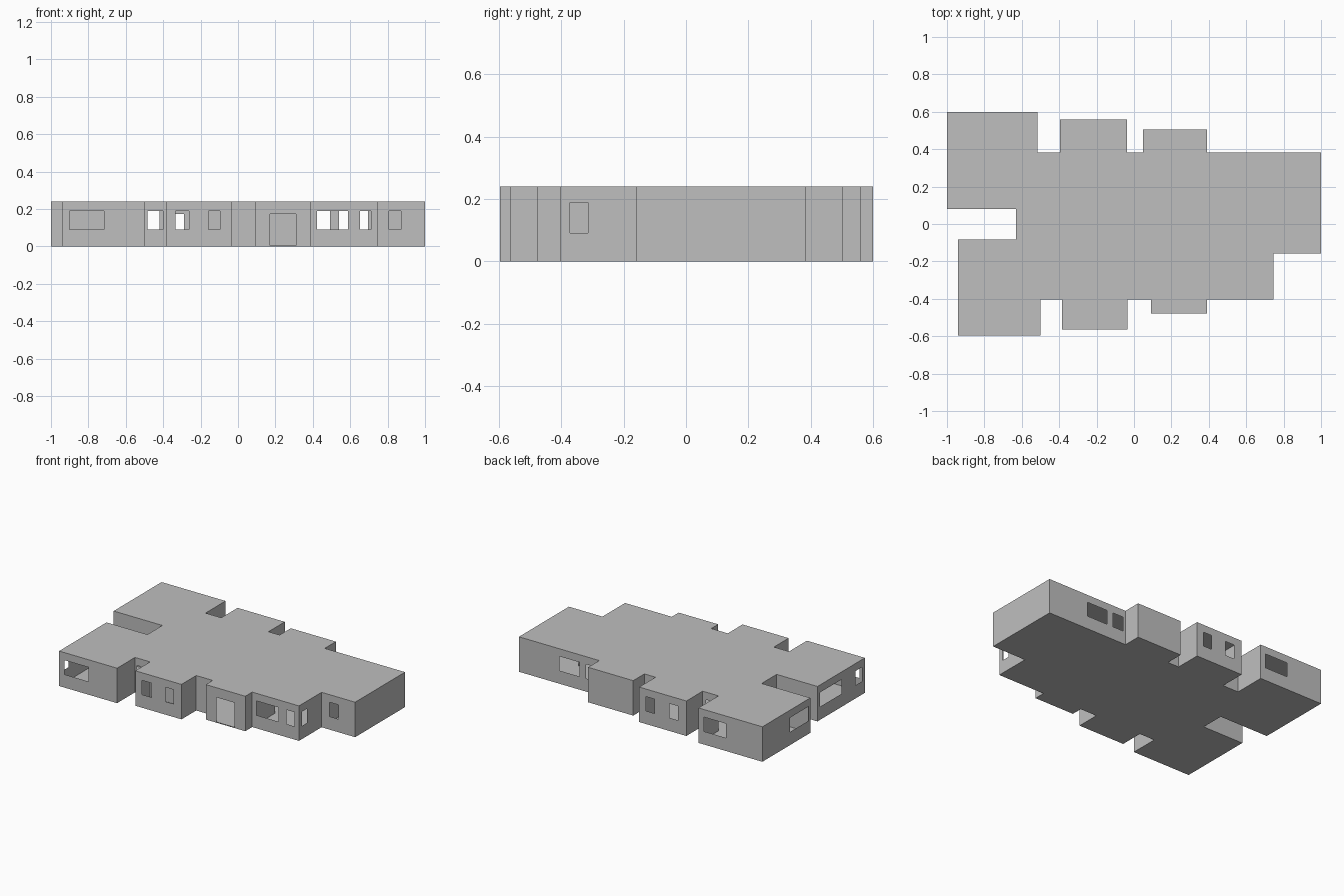
import bpy
import bmesh

cube = bpy.data.objects.get("Cube")
if cube:
    bpy.data.objects.remove(cube, do_unlink=True)

HEIGHT = 0.24
SILL, HEAD = 0.09, 0.188
DOOR_FOOT, DOOR_HEAD = 0.005, 0.174

plaster = bpy.data.materials.new("light_grey_plaster")
plaster.use_nodes = True
GREY = (0.52, 0.52, 0.52, 1)
plaster.diffuse_color = GREY
plaster.node_tree.nodes["Principled BSDF"].inputs["Base Color"].default_value = GREY

# Footprint corners, counterclockwise
FRONT, BACK = -0.403, 0.383
PLAN = [
    (-0.94, -0.597), (-0.5, -0.597), (-0.5, FRONT), (-0.385, FRONT),
    (-0.385, -0.563), (-0.035, -0.563), (-0.035, FRONT), (0.09, FRONT),
    (0.09, -0.478), (0.39, -0.478), (0.39, FRONT), (0.745, FRONT),
    (0.745, -0.158), (1, -0.158), (1, BACK), (0.39, BACK),
    (0.39, 0.504), (0.048, 0.504), (0.048, BACK), (-0.037, BACK),
    (-0.037, 0.56), (-0.395, 0.56), (-0.395, BACK), (-0.515, BACK),
    (-0.515, 0.6), (-1, 0.6), (-1, 0.08), (-0.63, 0.08),
    (-0.63, -0.083), (-0.94, -0.083),
]


def make_object(name, bm):
    mesh = bpy.data.meshes.new(name)
    bm.to_mesh(mesh)
    bm.free()
    mesh.materials.append(plaster)
    obj = bpy.data.objects.new(name, mesh)
    bpy.context.collection.objects.link(obj)


def slab(name, z, up):
    bm = bmesh.new()
    face = bm.faces.new([bm.verts.new((x, y, z)) for x, y in PLAN])
    face.normal_update()
    if (face.normal.z > 0) != up:
        face.normal_flip()
    make_object(name, bm)


def wall(name, start, end, windows=(), doors=()):
    """Thin upright wall with openings given as spans along its own axis."""
    axis = 0 if start[1] == end[1] else 1
    holes = [(a, b, SILL, HEAD) for a, b in windows]
    holes += [(a, b, DOOR_FOOT, DOOR_HEAD) for a, b in doors]
    along = {start[axis], end[axis]}
    levels = {0, HEIGHT}
    for a, b, low, high in holes:
        along |= {a, b}
        levels |= {low, high}
    along = sorted(along, reverse=end[axis] < start[axis])
    levels = sorted(levels)

    bm = bmesh.new()
    for p, q in zip(along, along[1:]):
        for low, high in zip(levels, levels[1:]):
            u, z = (p + q) / 2, (low + high) / 2
            if any(a < u < b and c < z < d for a, b, c, d in holes):
                continue
            corners = []
            for t, h in ((p, low), (q, low), (q, high), (p, high)):
                xy = (t, start[1]) if axis == 0 else (start[0], t)
                corners.append(bm.verts.new((*xy, h)))
            bm.faces.new(corners)
    bmesh.ops.remove_doubles(bm, verts=bm.verts, dist=0.0005)
    make_object(name, bm)


slab("floor", 0, False)
slab("flat_roof", HEIGHT, True)

# Openings keyed by the wall's place around the footprint
WINDOWS = {
    0: [(-0.9, -0.717)],
    2: [(-0.484, -0.4)],
    4: [(-0.333, -0.263), (-0.157, -0.096)],
    10: [(0.422, 0.588), (0.652, 0.711)],
    11: [(-0.372, -0.314)],
    12: [(0.807, 0.872)],
    14: [(0.54, 0.694), (0.411, 0.492)],
    20: [(-0.152, -0.087), (-0.333, -0.265)],
    22: [(-0.49, -0.42)],
    24: [(-0.725, -0.555)],
    25: [(0.1, 0.3)],
    29: [(-0.345, -0.113), (-0.567, -0.495)],
}
DOORS = {8: [(0.171, 0.31)]}

for i, corner in enumerate(PLAN):
    wall(f"outer_wall_{i + 1}", corner, PLAN[(i + 1) % len(PLAN)],
         WINDOWS.get(i, ()), DOORS.get(i, ()))

# Inner partitions continuing the outer steps
wall("front_room_partition", (0.39, FRONT), (0.39, -0.158))
wall("side_room_partition", (0.745, -0.158), (0.745, 0.1))
wall("bay_room_partition", (-0.385, FRONT), (-0.035, FRONT), doors=[(-0.36, -0.29)])
